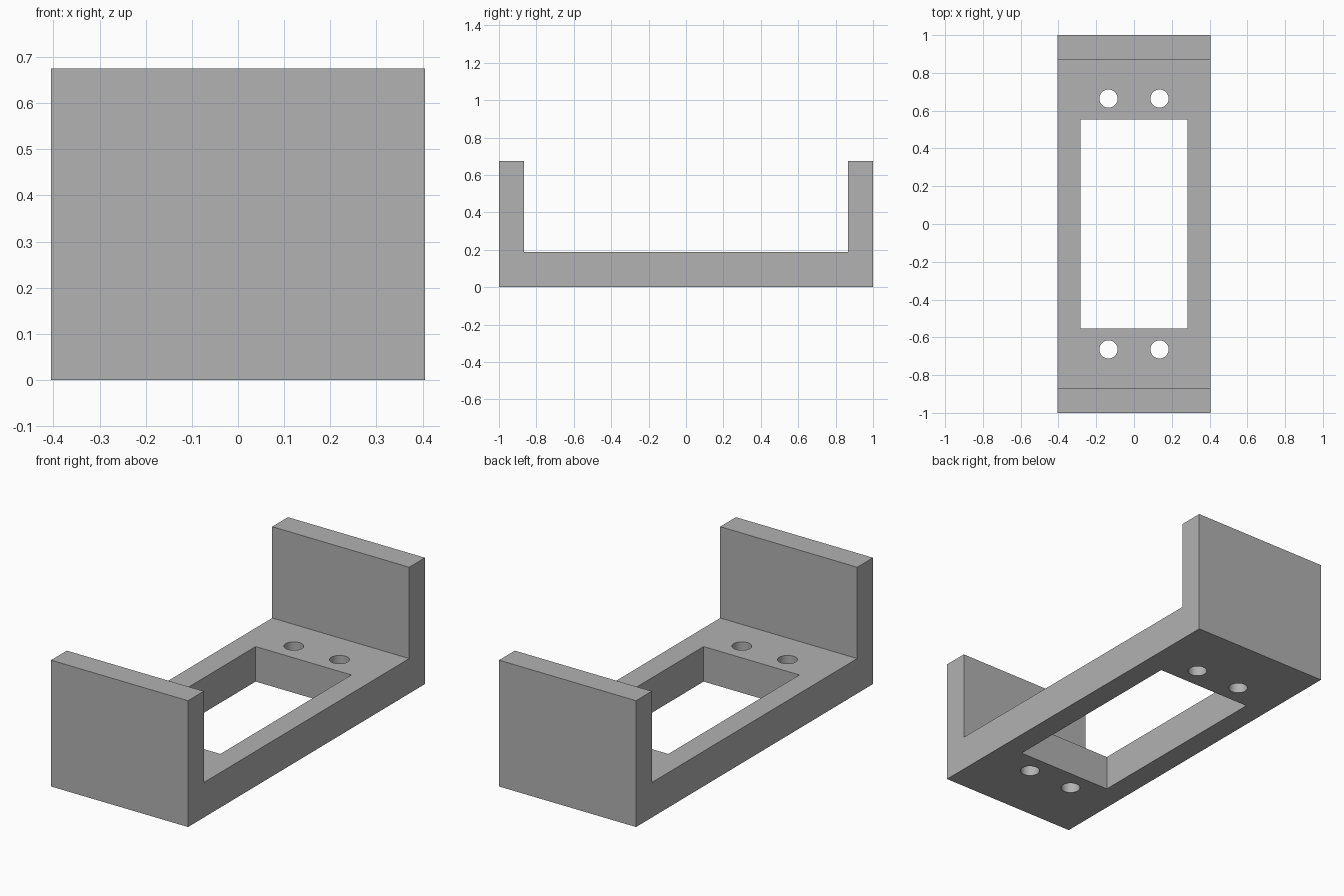
import bpy
import bmesh
from mathutils import Matrix

cube = bpy.data.objects.get("Cube")
if cube:
    bpy.data.objects.remove(cube, do_unlink=True)

HALF_W, HALF_L = 0.405, 1.0
FLOOR, HEIGHT, WALL = 0.187, 0.675, 0.133
WIN_X, WIN_Y = 0.283, 0.553
HOLE_X, HOLE_Y, HOLE_R = 0.135, 0.664, 0.048

grey = bpy.data.materials.new("plain grey")
grey.use_nodes = True
colour = (0.445, 0.445, 0.445, 1)
grey.diffuse_color = colour
grey.node_tree.nodes["Principled BSDF"].inputs["Base Color"].default_value = colour


def to_object(name, bm):
    bmesh.ops.recalc_face_normals(bm, faces=bm.faces)
    mesh = bpy.data.meshes.new(name)
    bm.to_mesh(mesh)
    bm.free()
    mesh.materials.append(grey)
    obj = bpy.data.objects.new(name, mesh)
    bpy.context.collection.objects.link(obj)
    return obj


# U-shaped bracket: side profile extruded across the width
inner = HALF_L - WALL
half = [(HALF_L, 0), (HALF_L, HEIGHT), (inner, HEIGHT), (inner, FLOOR)]
profile = half + [(-y, z) for y, z in reversed(half)]
bm = bmesh.new()
face = bm.faces.new([bm.verts.new((-HALF_W, y, z)) for y, z in profile])
extruded = bmesh.ops.extrude_face_region(bm, geom=[face])["geom"]
bmesh.ops.translate(bm, vec=(2 * HALF_W, 0, 0),
                    verts=[v for v in extruded if isinstance(v, bmesh.types.BMVert)])
bracket = to_object("mounting_bracket", bm)

# Cutter for the rectangular window and the four screw holes
bm = bmesh.new()
mid = Matrix.Translation((0, 0, FLOOR / 2))
bmesh.ops.create_cube(bm, size=1, matrix=mid @ Matrix.Diagonal((2 * WIN_X, 2 * WIN_Y, 0.4, 1)))
for sx in (-1, 1):
    for sy in (-1, 1):
        bmesh.ops.create_cone(bm, cap_ends=True, segments=32, radius1=HOLE_R,
                              radius2=HOLE_R, depth=0.4,
                              matrix=mid @ Matrix.Translation((sx * HOLE_X, sy * HOLE_Y, 0)))
cutter = to_object("opening_cutter", bm)
cutter.hide_render = True

# Cut the openings, then drop the cutter
cut = bracket.modifiers.new("openings", "BOOLEAN")
cut.operation = "DIFFERENCE"
cut.solver = "EXACT"
cut.object = cutter
bpy.ops.object.select_all(action="DESELECT")
bpy.context.view_layer.objects.active = bracket
bracket.select_set(True)
bpy.ops.object.modifier_apply(modifier=cut.name)
bpy.data.objects.remove(cutter, do_unlink=True)
bpy.ops.object.shade_smooth_by_angle()
